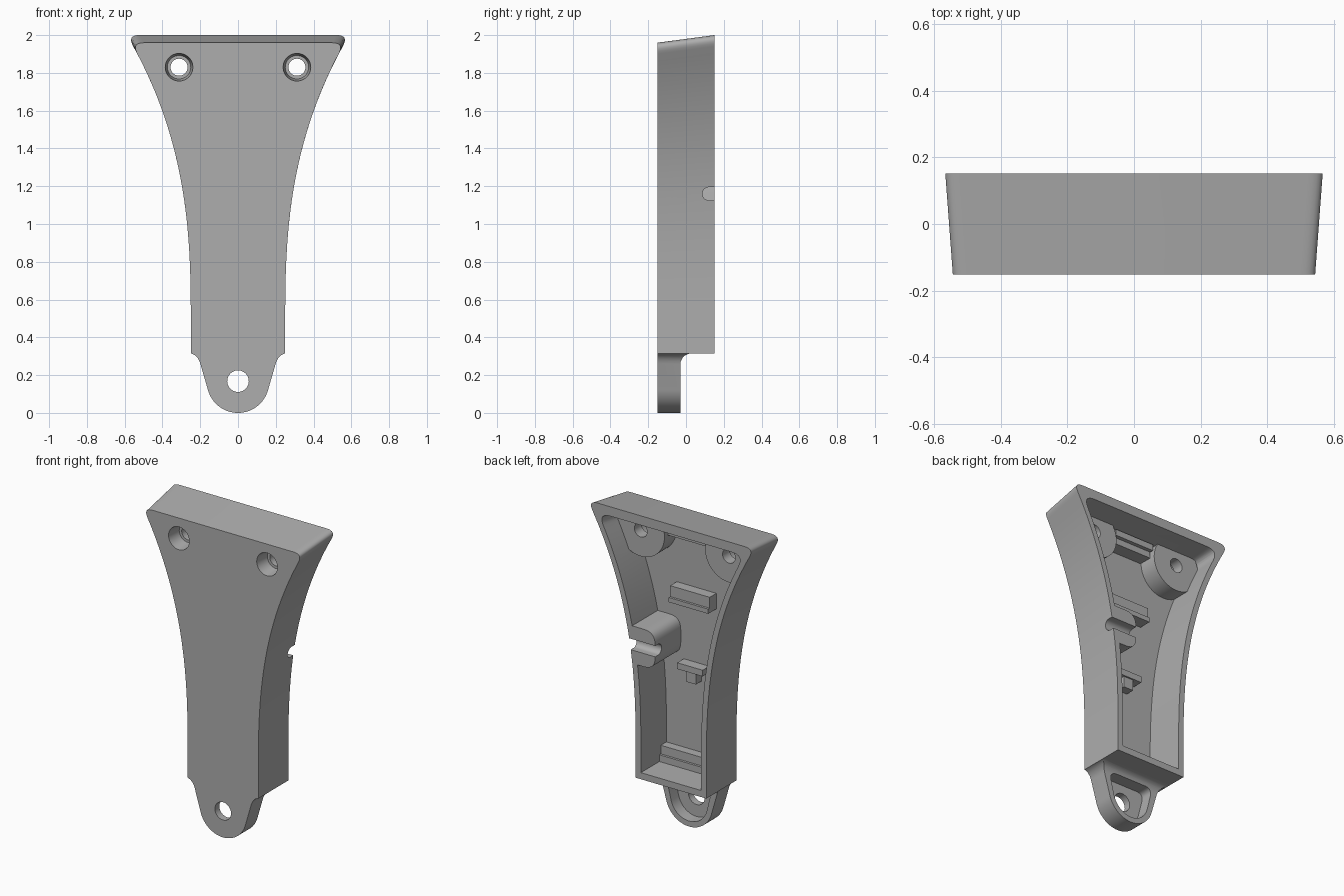
import bpy, bmesh, math
from mathutils import Vector

cube = bpy.data.objects.get("Cube")
if cube:
    bpy.data.objects.remove(cube, do_unlink=True)

grey = bpy.data.materials.new("plain grey")
grey.use_nodes = True
GREY = (0.42, 0.42, 0.42, 1)
grey.diffuse_color = GREY
grey.node_tree.nodes["Principled BSDF"].inputs["Base Color"].default_value = GREY

BACK, FRONT, FLOOR = 0.152, -0.152, -0.107
HOLE_X, HOLE_Z = 0.312, 1.83


def loft(name, rings):
    """Closed solid through matching rings of 3D points."""
    bm = bmesh.new()
    loops = [[bm.verts.new(p) for p in ring] for ring in rings]
    n = len(loops[0])
    for a, b in zip(loops, loops[1:]):
        for i in range(n):
            j = (i + 1) % n
            bm.faces.new((a[i], a[j], b[j], b[i]))
    bm.faces.new(loops[0])
    bm.faces.new(loops[-1])
    bmesh.ops.recalc_face_normals(bm, faces=bm.faces)
    mesh = bpy.data.meshes.new(name)
    bm.to_mesh(mesh)
    bm.free()
    mesh.materials.append(grey)
    obj = bpy.data.objects.new(name, mesh)
    bpy.context.collection.objects.link(obj)
    return obj


def prism(name, pts, y0, y1):
    """Extrude an (x, z) outline along y."""
    return loft(name, [[(x, y, z) for x, z in pts] for y in (y0, y1)])


def box(name, x, y0, y1, z0, z1):
    return prism(name, [(-x, z0), (x, z0), (x, z1), (-x, z1)], y0, y1)


def arc(cx, cz, r, start, end, n):
    steps = [math.radians(start + (end - start) * i / n) for i in range(n + 1)]
    return [(cx + r * math.cos(t), cz + r * math.sin(t)) for t in steps]


def circle(cx, cz, r):
    return arc(cx, cz, r, 0, 360, 48)[:-1]


def bend(a, b, c, n=8):
    """Quadratic rounding from a to c around the corner b."""
    a, b, c = Vector(a), Vector(b), Vector(c)
    return [tuple(a.lerp(b, i / n).lerp(b.lerp(c, i / n), i / n)) for i in range(n + 1)]


def mirrored(right):
    """Close an outline running up the +x side with its mirror image."""
    return right + [(-x, z) for x, z in reversed(right) if x > 1e-5]


def boolean(target, tool, operation="DIFFERENCE"):
    mod = target.modifiers.new("cut", "BOOLEAN")
    mod.operation, mod.object, mod.solver = operation, tool, "EXACT"
    bpy.context.view_layer.objects.active = target
    bpy.ops.object.modifier_apply(modifier=mod.name)
    bpy.data.objects.remove(tool, do_unlink=True)


# Flared body outline with rounded top corners
def half_width(z):
    return 0.25 + 0.31 * (max(z - 0.5, 0) / 1.45) ** 2.6


def body_ring(y, wall=0, base=0.315, drop=0, rounding=0.068):
    top = 1.98 + 0.133 * y - drop
    end = top - rounding * 0.87
    zs = [base + (end - base) * i / 40 for i in range(41)]
    side = [(half_width(z) - wall, z) for z in zs]
    corner = half_width(top) - wall
    side += bend(side[-1], (corner, top), (corner - rounding, top))[1:]
    return [(x, y, z) for x, z in mirrored(side)]


body = loft("shell_body", [body_ring(FRONT), body_ring(BACK)])
cavity = loft("cavity", [body_ring(y, 0.037, 0.357, 0.06, 0.09) for y in (FLOOR, BACK + 0.05)])

# Screw bosses are left standing inside the cavity
for s in (-1, 1):
    boolean(cavity, prism("boss", circle(s * HOLE_X, HOLE_Z, 0.168), -0.3, 0.012))

# Rounded cable guide on the +x wall
guide = [(0.5, 1.04)] + bend((0.19, 1.04), (0.112, 1.04), (0.112, 1.12))
guide += bend((0.112, 1.2), (0.112, 1.28), (0.19, 1.28)) + [(0.5, 1.28)]
boolean(cavity, prism("guide", guide, -0.3, 0.3))
boolean(body, cavity)

# Cable slot through the guide, open to the back
slot = [(0.3, 1.125)] + arc(0.122, 1.16, 0.035, 270, 90, 16) + [(0.3, 1.195)]
boolean(body, loft("slot", [[(x, y, z) for y, z in slot] for x in (0.05, 0.5)]))

# Countersunk screw holes
for s in (-1, 1):
    steps = [(-0.16, 0.074), (-0.15, 0.073), (-0.06, 0.062), (-0.06, 0.045), (0.1, 0.045)]
    rings = [[(x, y, z) for x, z in circle(s * HOLE_X, HOLE_Z, r)] for y, r in steps]
    boolean(body, loft("screw_hole", rings))

# Hanging lug with a recessed back and a pivot hole
lug_side = arc(0, 0.165, 0.165, -90, -15, 18) + bend((0.2, 0.262), (0.214, 0.306), (0.25, 0.315))
lug_side[0] = (0, 0)
lug = prism("hanging_lug", mirrored(lug_side), FRONT, 0.05)
scoop = [(-0.03, -0.1)] + arc(0.03, 0.255, 0.06, 180, 90, 12) + [(0.1, 0.315), (0.1, -0.1)]
boolean(lug, loft("scoop", [[(x, y, z) for y, z in scoop] for x in (-0.4, 0.4)]))
pocket_side = arc(0, 0.165, 0.13, -90, -15, 18) + bend((0.15, 0.23), (0.16, 0.28), (0.11, 0.28))
pocket_side[0] = (0, 0.035)
boolean(lug, prism("pocket", mirrored(pocket_side), FLOOR, 0.2))
boolean(lug, prism("pivot_hole", circle(0, 0.168, 0.057), -0.3, 0.3))

# Stepped locating ribs on the cavity floor
sunk = FLOOR - 0.01
box("upper_rib", 0.14, sunk, 0.005, 1.87, 1.91)
box("upper_rib_step", 0.14, sunk, -0.02, 1.83, 1.87)
box("middle_rib", 0.14, sunk, -0.04, 1.43, 1.5)
box("middle_rib_step", 0.14, sunk, -0.025, 1.4, 1.43)
box("lower_rib", 0.22, sunk, -0.05, 0.4, 0.455)
box("lower_rib_step", 0.22, sunk, -0.035, 0.35, 0.4)

# T-shaped support
box("support_bar", 0.09, sunk, -0.04, 0.98, 1.02)
box("support_stem", 0.035, sunk, -0.05, 0.91, 0.98)

# Smooth curves, keep hard edges
bpy.ops.object.select_all(action="DESELECT")
for obj in (body, lug):
    obj.select_set(True)
bpy.context.view_layer.objects.active = body
bpy.ops.object.shade_smooth_by_angle(angle=math.radians(30))
